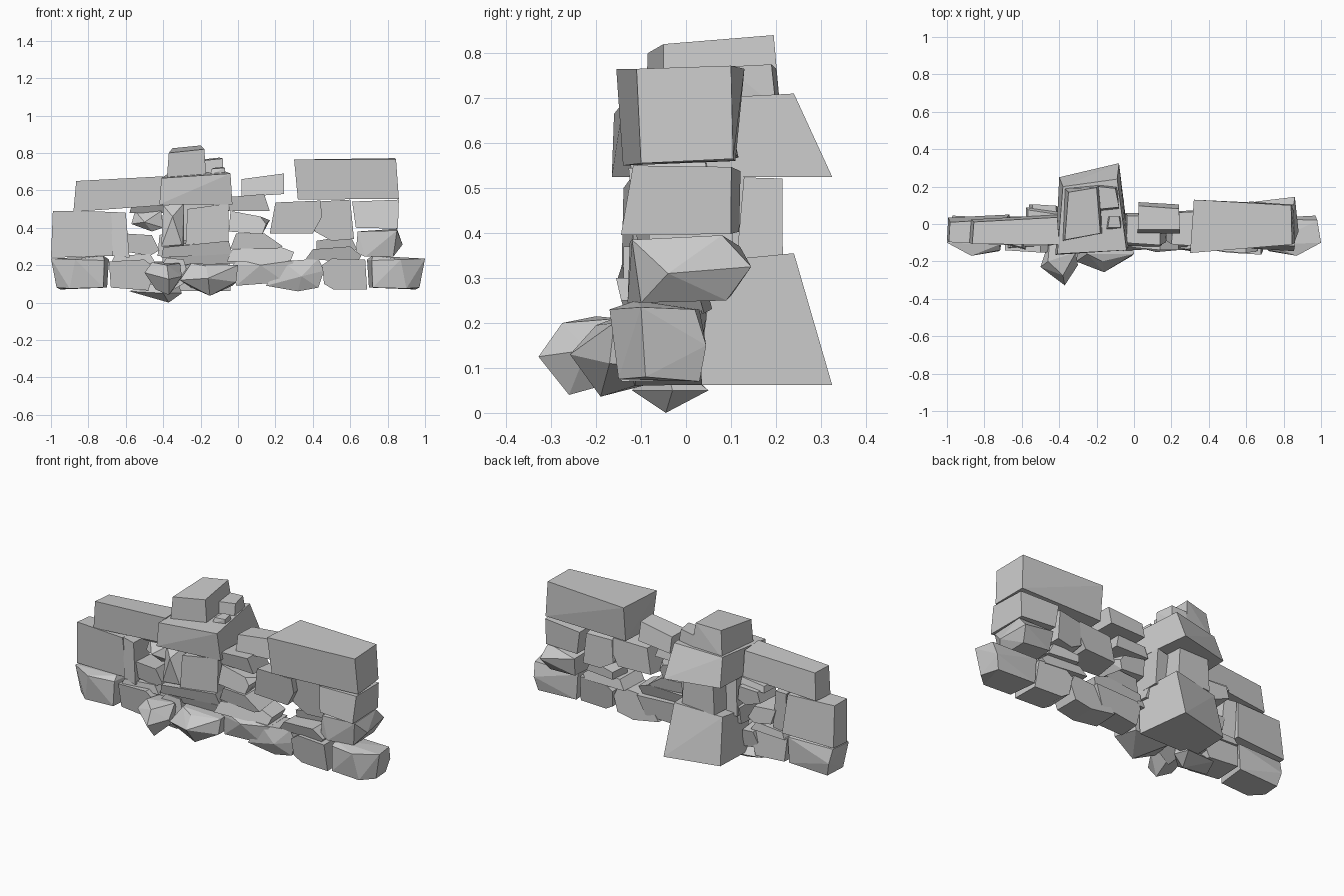
import bpy, bmesh, random

random.seed(4)


def hull(name, pts):
    """Angular stone: convex hull of a few corner points."""
    bm = bmesh.new()
    for p in pts:
        bm.verts.new(p)
    res = bmesh.ops.convex_hull(bm, input=bm.verts)
    junk = {g for g in res["geom_interior"] + res["geom_unused"] if isinstance(g, bmesh.types.BMVert)}
    bmesh.ops.delete(bm, geom=list(junk), context='VERTS')
    bmesh.ops.dissolve_limit(bm, angle_limit=0.09, verts=bm.verts, edges=bm.edges)
    bmesh.ops.recalc_face_normals(bm, faces=bm.faces)
    me = bpy.data.meshes.new(name)
    bm.to_mesh(me)
    bm.free()
    ob = bpy.data.objects.new(name, me)
    bpy.context.collection.objects.link(ob)
    return ob


def stone(name, outline, yf, yb, back=0.96, extra=(), tilt=0.014):
    """Front outline in (x, z) run from yf to yb; scaled back end, slightly tilted ends, bulge points."""
    n = len(outline)
    cx, cz = sum(p[0] for p in outline) / n, sum(p[1] for p in outline) / n
    hx, hz = max(abs(x - cx) for x, z in outline), max(abs(z - cz) for x, z in outline)
    pts = []
    for y, s in ((yf, 1.0), (yb, back)):
        a, b = random.uniform(-tilt, tilt), random.uniform(-tilt, tilt)
        pts += [(cx + (x - cx) * s, y + a * (x - cx) / hx + b * (z - cz) / hz, cz + (z - cz) * s)
                for x, z in outline]
    return hull(name, pts + list(extra))


def slab(name, base, top, z0, z1):
    """Block from a bottom and a top outline in (x, y); z1 is one height per top corner."""
    return hull(name, [(x, y, z0) for x, y in base] + [(x, y, z) for (x, y), z in zip(top, z1)])


# Foundation course: mirrored pointed end stones
for side, tag in ((-1, "left"), (1, "right")):
    hull("foundation_end_" + tag, [(side * x, y, z) for x, y, z in (
        (.72, -.145, .08), (.715, -.14, .225), (.70, .03, .08), (.69, .03, .23),
        (.87, -.17, .23), (.90, -.15, .075), (1.0, -.10, .235), (.97, -.09, .08),
        (.98, .02, .23), (.95, .03, .07), (.97, .045, .15), (.72, -.11, .25))])

# Foundation course: remaining stones
stone("foundation_b", [(-.69, .22), (-.50, .23), (-.44, .18), (-.48, .065), (-.68, .08)], -.14, .03)
stone("foundation_e", [(-.03, .20), (.0, .23), (.30, .225), (.25, .11), (-.01, .09)], -.12, .03,
      extra=[(.12, -.15, .20)])
stone("foundation_f", [(.24, .22), (.43, .235), (.46, .17), (.43, .08), (.32, .06), (.15, .09)], -.12, .03,
      extra=[(.34, -.15, .14)])
stone("foundation_g", [(.45, .20), (.50, .235), (.68, .23), (.69, .07), (.51, .07), (.46, .10)], -.145, .03)

# Boulders pushed out at the front
hull("front_boulder_left", [(-.50, -.23, .16), (-.46, -.20, .215), (-.38, -.275, .20), (-.37, -.328, .125),
                            (-.30, -.22, .14), (-.31, -.15, .21), (-.37, -.26, .04), (-.44, -.22, .07),
                            (-.45, -.08, .20), (-.33, -.08, .09), (-.42, -.08, .09)])
hull("front_boulder_right", [(-.31, -.20, .12), (-.25, -.16, .21), (-.16, -.258, .13), (-.17, -.20, .195),
                             (.0, -.16, .20), (-.01, -.17, .11), (-.15, -.19, .036), (-.24, -.16, .08),
                             (-.28, -.02, .20), (-.02, -.02, .20), (-.03, -.02, .09), (-.25, -.02, .08)])

# Rubble beneath the pillar
hull("rubble_a", [(-.58, -.10, .06), (-.40, -.12, .05), (-.37, -.045, .0), (-.30, -.03, .05),
                  (-.33, .05, .05), (-.52, .03, .06), (-.42, -.05, .14), (-.33, -.05, .13)])
stone("rubble_b", [(-.45, .15), (-.38, .24), (-.29, .23), (-.26, .12), (-.36, .06)], -.14, .03, .8)
stone("rubble_c", [(-.52, .10), (-.48, .22), (-.40, .22), (-.38, .09)], -.10, .04, .8)

# Buttress base, shaft and cap
cap_base = [(-.42, -.165), (-.03, -.12), (-.08, .325), (-.40, .25)]
slab("buttress_base", [(-.41, .0), (-.04, .0), (-.08, .325), (-.40, .25)],
     [(-.40, -.02), (-.05, -.02), (-.09, .24), (-.38, .20)], .062, [.31, .33, .355, .33])
stone("buttress_front_slab", [(-.41, .24), (-.40, .295), (-.05, .33), (-.03, .26)], -.14, .05)
stone("bedding_stone", [(-.38, .20), (-.36, .25), (-.02, .26), (.02, .21)], -.12, .02)
stone("pillar_left", [(-.41, .30), (-.40, .52), (-.29, .53), (-.29, .30)], -.10, .10,
      extra=[(-.35, -.14, .46), (-.30, -.12, .31)])
stone("pillar_right", [(-.28, .31), (-.27, .50), (-.05, .53), (-.05, .32)], -.13, .11)
stone("pillar_back", [(-.34, .33), (-.33, .525), (-.13, .525), (-.12, .34)], .08, .214, tilt=.004)
slab("buttress_cap", cap_base, [(-.41, -.16), (-.04, -.14), (-.09, .24), (-.38, .20)],
     .525, [.665, .69, .71, .685])

# Stones stacked on the cap
slab("crown_block", [(-.38, -.09), (-.17, -.05), (-.18, .21), (-.37, .19)],
     [(-.37, -.085), (-.18, -.05), (-.20, .195), (-.35, .17)], .67, [.80, .82, .84, .825])
slab("crown_small", [(-.18, .07), (-.08, .08), (-.09, .20), (-.19, .21)],
     [(-.18, .08), (-.08, .09), (-.10, .19), (-.19, .20)], .68, [.76, .77, .775, .765])
slab("crown_chip", [(-.15, -.03), (-.07, -.02), (-.07, .04), (-.14, .04)],
     [(-.14, -.02), (-.07, -.02), (-.08, .04), (-.13, .04)], .68, [.715, .72, .725, .72])

# Left wing
stone("left_upright", [(-1.0, .24), (-.99, .49), (-.68, .485), (-.66, .25)], -.10, .03)
stone("left_upright_inner", [(-.67, .25), (-.68, .485), (-.60, .48), (-.58, .24)], -.12, .02)
stone("left_lintel", [(-.88, .485), (-.865, .65), (-.40, .675), (-.40, .52)], -.105, .03)
stone("left_fill_low", [(-.62, .37), (-.46, .36), (-.42, .28), (-.47, .25), (-.59, .27)], -.11, .03, .85)
stone("left_fill_mid", [(-.57, .42), (-.55, .49), (-.41, .49), (-.40, .40), (-.46, .38)], -.05, .10, .9,
      extra=[(-.50, -.10, .43)])
stone("left_fill_top", [(-.58, .48), (-.57, .515), (-.40, .52), (-.40, .48)], -.06, .07)
stone("left_fill_bed", [(-.68, .21), (-.66, .25), (-.47, .26), (-.44, .21)], -.12, .03)
stone("left_fill_side", [(-.43, .25), (-.42, .36), (-.37, .38), (-.36, .24)], -.06, .08, .85)

# Middle infill between buttress and right wing
stone("mid_slab_low", [(-.06, .22), (-.03, .285), (.22, .30), (.30, .27), (.28, .22)], -.12, .02)
stone("mid_wedge", [(-.04, .29), (-.01, .37), (.14, .37), (.24, .30), (.20, .285)], -.13, .03, .85)
stone("mid_block", [(-.05, .38), (-.04, .49), (.12, .46), (.15, .42), (.13, .365)], -.11, .05, .85,
      extra=[(.17, -.02, .44)])
stone("mid_slab_high", [(-.05, .49), (-.04, .565), (.14, .58), (.17, .49)], -.10, .05)
stone("mid_cap", [(.02, .565), (.02, .66), (.245, .69), (.245, .58)], -.04, .10)

# Right wing
stone("right_fill_left", [(.17, .37), (.20, .535), (.44, .545), (.45, .46), (.40, .37)], -.11, .07, .9)
stone("right_fill_centre", [(.41, .38), (.42, .54), (.60, .55), (.62, .34), (.50, .33)], -.08, .09, .85,
      extra=[(.40, .04, .45)])
stone("right_fill_low", [(.36, .23), (.40, .285), (.60, .30), (.66, .25), (.64, .22)], -.14, .04)
stone("right_fill_pebble", [(.42, .28), (.42, .33), (.60, .36), (.64, .28)], -.05, .06, .85)
hull("right_lower", [(.63, -.12, .27), (.64, -.125, .38), (.85, -.12, .385), (.83, -.10, .245), (.68, -.13, .245),
                     (.88, -.04, .31), (.85, .08, .395), (.86, .145, .325), (.83, .09, .25),
                     (.66, .10, .26), (.65, .12, .37)])
stone("right_middle", [(.63, .40), (.61, .54), (.86, .55), (.855, .395)], -.125, .11)
hull("right_lintel", [(.32, -.14, .55), (.30, -.155, .765), (.32, .11, .56), (.32, .13, .765),
                      (.86, -.10, .555), (.845, -.11, .765), (.85, .105, .565), (.84, .10, .772)])
